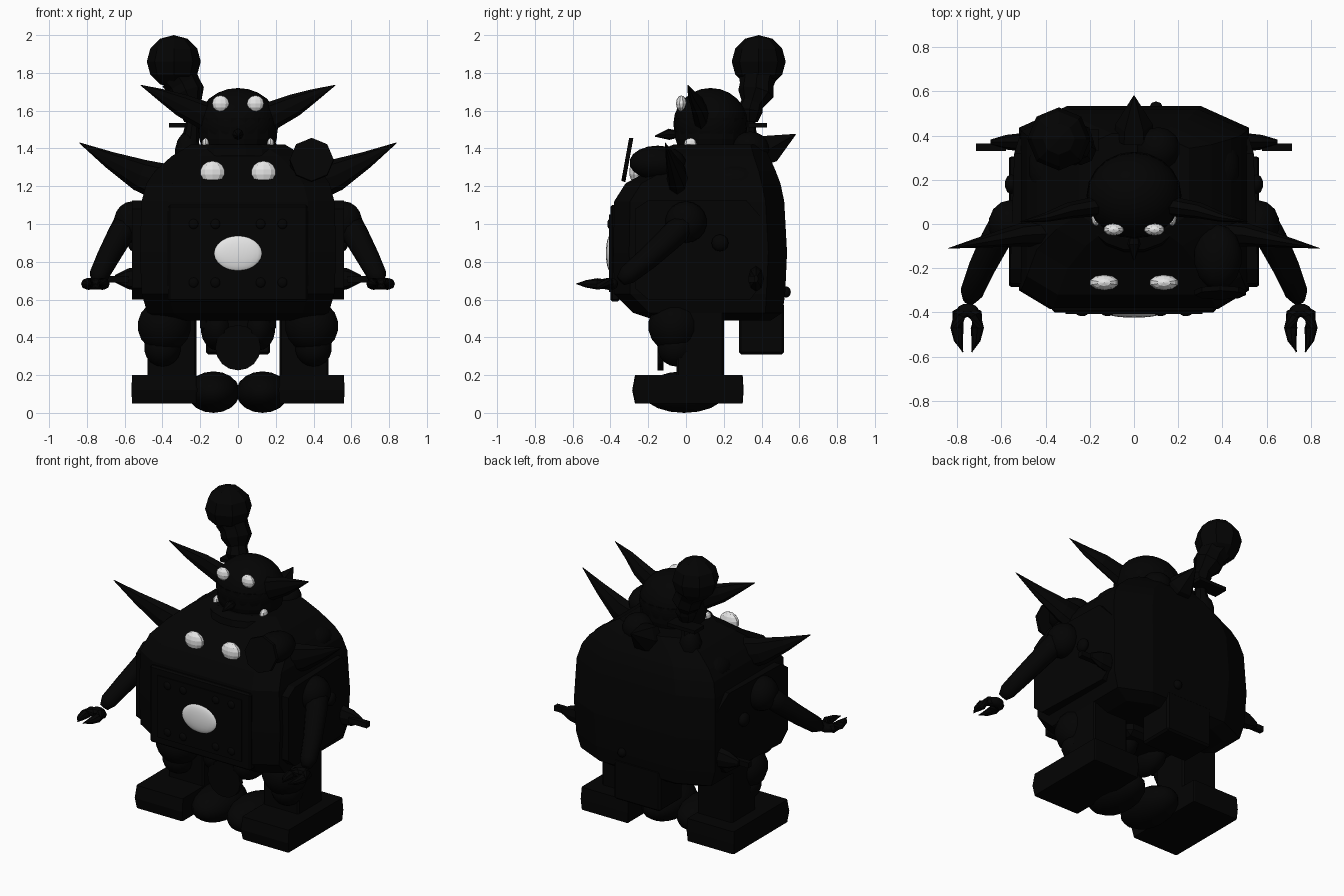
import bpy, bmesh, math
from mathutils import Vector, Matrix


def material(name, c):
    m = bpy.data.materials.new(name)
    m.diffuse_color = (c, c, c, 1)
    return m


BLACK = material("black", 0.001)
WHITE = material("white", 0.8)


def finish(name, bm, mat=BLACK, smooth=False):
    bmesh.ops.recalc_face_normals(bm, faces=bm.faces)
    me = bpy.data.meshes.new(name)
    bm.to_mesh(me)
    bm.free()
    me.materials.append(mat)
    for p in me.polygons:
        p.use_smooth = smooth
    ob = bpy.data.objects.new(name, me)
    bpy.context.collection.objects.link(ob)
    return ob


def ball(name, loc, size, mat=BLACK, seg=14, rings=9, smooth=True):
    bm = bmesh.new()
    bmesh.ops.create_uvsphere(bm, u_segments=seg, v_segments=rings, radius=1)
    bmesh.ops.transform(bm, matrix=Matrix.Translation(loc) @ Matrix.Diagonal((*size, 1)), verts=bm.verts)
    return finish(name, bm, mat, smooth)


def box(name, lo, hi, bevel=0.0):
    bm = bmesh.new()
    bmesh.ops.create_cube(bm, size=1)
    lo, hi = Vector(lo), Vector(hi)
    for v in bm.verts:
        v.co = (lo + hi) / 2 + v.co * (hi - lo)
    if bevel:
        bmesh.ops.bevel(bm, geom=bm.edges[:], offset=bevel, segments=1, affect='EDGES')
    return finish(name, bm)


def tube(name, path, seg=10, flat=1.0, smooth=False):
    """Skin round sections along (x, y, z, radius) points; flat squashes depth."""
    bm = bmesh.new()
    rows = []
    pts = [Vector(p[:3]) for p in path]
    for i, p in enumerate(path):
        d = (pts[min(i + 1, len(pts) - 1)] - pts[max(i - 1, 0)]).normalized()
        side = d.cross(Vector((0, 1, 0)))
        if side.length < 0.25:
            side = Vector((1, 0, 0))
        side.normalize()
        up = d.cross(side)
        rows.append([bm.verts.new(pts[i] + p[3] * (side * math.cos(a) + up * flat * math.sin(a)))
                     for a in (2 * math.pi * k / seg for k in range(seg))])
    for a, b in zip(rows, rows[1:]):
        for k in range(seg):
            bm.faces.new((a[k], a[(k + 1) % seg], b[(k + 1) % seg], b[k]))
    bm.faces.new(rows[0])
    bm.faces.new(rows[-1])
    return finish(name, bm, BLACK, smooth)


def loft(name, rings):
    """Stack chamfered rectangles (z, half width, front, back, front chamfer, back chamfer)."""
    bm = bmesh.new()
    rows = []
    for z, w, f, b, c, e in rings:
        half = [(w - c, f), (w, f + c * 0.6), (w, b - e * 0.45), (w - e, b)]
        outline = half + [(-x, y) for x, y in reversed(half)]
        rows.append([bm.verts.new((x, y, z)) for x, y in outline])
    for a, b in zip(rows, rows[1:]):
        for k in range(8):
            bm.faces.new((a[k], a[(k + 1) % 8], b[(k + 1) % 8], b[k]))
    bm.faces.new(rows[0])
    bm.faces.new(rows[-1])
    return finish(name, bm)


# Torso with front panel and raised border
loft("torso", [(0.49, 0.38, -0.16, 0.45, 0.12, 0.15), (0.53, 0.48, -0.28, 0.51, 0.14, 0.2),
               (0.63, 0.51, -0.38, 0.525, 0.14, 0.22), (0.85, 0.52, -0.385, 0.535, 0.14, 0.22),
               (1.12, 0.51, -0.38, 0.52, 0.14, 0.22), (1.215, 0.485, -0.32, 0.50, 0.14, 0.22),
               (1.28, 0.44, -0.20, 0.475, 0.14, 0.2), (1.36, 0.35, -0.10, 0.44, 0.13, 0.18),
               (1.42, 0.25, -0.03, 0.41, 0.12, 0.15)])
box("chest_panel", (-0.37, -0.40, 0.59), (0.37, -0.35, 1.10), 0.01)
box("chest_inset", (-0.31, -0.407, 0.64), (0.31, -0.38, 1.05))
ball("chest_lamp", (0, -0.40, 0.845), (0.132, 0.024, 0.096), WHITE, 20, 12)
for x in (-0.235, -0.12, 0.12, 0.235):
    for z in (0.69, 1.0):
        ball("rivet", (x, -0.405, z), (0.027, 0.012, 0.027), seg=10, rings=6)

# Neck collar and head
tube("collar", [(0, 0.13, 1.36, 0.26), (0, 0.13, 1.40, 0.25), (0, 0.13, 1.42, 0.2)], 18)
tube("jaw", [(0, 0.13, 1.39, 0.185), (0, 0.13, 1.45, 0.205), (0, 0.13, 1.56, 0.213)], 18, 0.92)
ball("head_dome", (0, 0.13, 1.53), (0.215, 0.197, 0.19), seg=20, rings=12)
tube("nose", [(0, -0.05, 1.475, 0.02), (0, -0.09, 1.475, 0.03), (0, -0.165, 1.465, 0.003)], 8)
ball("back_dome", (0.11, 0.34, 1.40), (0.10, 0.1, 0.09))
tube("back_spike", [(0, 0.38, 1.38, 0.09), (0, 0.45, 1.40, 0.085), (0, 0.58, 1.475, 0.003)], 6)
ball("back_boss", (0.1, 0.53, 0.64), (0.03, 0.025, 0.03), seg=8, rings=6)

# Lower body pieces
box("tail_block", (-0.17, 0.28, 0.31), (0.17, 0.52, 0.58), 0.012)
tube("front_disc", [(0, -0.15, 0.345, 0.12), (0, -0.12, 0.345, 0.12)], 16)
box("pelvis", (-0.2, -0.12, 0.42), (0.2, 0.2, 0.54), 0.03)

for s in (-1, 1):
    # Lamps, eyes and cheek studs
    ball("head_eye", (s * 0.092, -0.025, 1.638), (0.047, 0.028, 0.043), WHITE, 10, 6, False)
    ball("collar_lamp", (s * 0.135, -0.265, 1.275), (0.068, 0.036, 0.059), WHITE, 10, 7, False)
    ball("cheek_stud", (s * 0.172, 0.025, 1.425), (0.02, 0.035, 0.03), WHITE, 8, 6, False)
    # Pointed ears and long shoulder spikes
    tube("ear", [(s * 0.17, 0.08, 1.57, 0.075), (s * 0.30, 0.06, 1.63, 0.06),
                 (s * 0.40, 0.03, 1.68, 0.035), (s * 0.515, 0.01, 1.735, 0.002)], 8, 0.6)
    tube("shoulder_spike", [(s * 0.34, -0.04, 1.20, 0.11), (s * 0.52, -0.05, 1.26, 0.085),
                            (s * 0.68, -0.08, 1.34, 0.045), (s * 0.84, -0.11, 1.43, 0.002)], 8, 0.6)
    # Rounded shoulder
    ball("rear_hump", (s * 0.36, 0.26, 1.23), (0.12, 0.16, 0.085))
    # Side plates and bosses
    bm = bmesh.new()
    outline = [(-0.27, 0.66), (-0.27, 1.08), (-0.2, 1.125), (0.32, 1.125), (0.43, 1.0),
               (0.43, 0.72), (0.34, 0.6), (-0.2, 0.6)]
    inner = [bm.verts.new((s * 0.45, y, z)) for y, z in outline]
    outer = [bm.verts.new((s * (0.56 - 0.3 * max(0, y - 0.26)), y, z)) for y, z in outline]
    for k in range(8):
        bm.faces.new((inner[k], inner[(k + 1) % 8], outer[(k + 1) % 8], outer[k]))
    bm.faces.new(inner)
    bm.faces.new(outer)
    finish("side_plate", bm)
    ball("side_boss", (s * 0.555, 0.18, 0.9), (0.03, 0.045, 0.045), seg=10, rings=6)
    # Side winders
    tube("winder_stem", [(s * 0.5, 0.37, 0.71, 0.07), (s * 0.58, 0.37, 0.71, 0.055),
                         (s * 0.65, 0.37, 0.71, 0.02)], 8, 0.6)
    lo, hi = sorted((s * 0.58, s * 0.715))
    box("winder_bar", (lo, 0.33, 0.69), (hi, 0.365, 0.725))
    # Arm, wrist and pincer
    ball("shoulder_joint", (s * 0.56, 0.0, 1.01), (0.10, 0.11, 0.11))
    tube("arm", [(s * 0.58, 0.01, 1.02, 0.07), (s * 0.625, -0.07, 0.94, 0.068),
                 (s * 0.69, -0.2, 0.82, 0.06), (s * 0.735, -0.31, 0.73, 0.052),
                 (s * 0.745, -0.345, 0.70, 0.03)], 10, smooth=True)
    ball("wrist", (s * 0.753, -0.39, 0.683), (0.05, 0.03, 0.03))
    for t in (-1, 1):
        tube("pincer", [(s * 0.755 + t * a, y, 0.683, r) for a, y, r in
                        ((0.0, -0.39, 0.027), (0.038, -0.41, 0.032), (0.046, -0.47, 0.03),
                         (0.04, -0.53, 0.02), (0.02, -0.58, 0.003))], 8)
    # Leg, hip and knee guards
    lo, hi = sorted((s * 0.22, s * 0.48))
    box("leg", (lo, -0.05, 0.15), (hi, 0.2, 0.62), 0.01)
    ball("hip_guard", (s * 0.39, -0.06, 0.46), (0.145, 0.14, 0.14))
    ball("knee_guard", (s * 0.40, -0.05, 0.345), (0.10, 0.10, 0.10))
    ball("inner_thigh", (s * 0.11, -0.01, 0.45), (0.09, 0.16, 0.12))
    # Square foot with rounded sole
    foot = loft("foot", [(0.05, 0.17, -0.27, 0.30, 0.01, 0.01), (0.12, 0.175, -0.285, 0.305, 0.01, 0.01),
                         (0.20, 0.17, -0.27, 0.30, 0.01, 0.01)])
    foot.location.x = s * 0.39
    ball("rounded_sole", (s * 0.13, -0.01, 0.11), (0.14, 0.22, 0.11), seg=16)

# Round dish and its pod on one shoulder
tube("dish", [(0.39, -0.322, 1.342, 0.116), (0.39, -0.30, 1.338, 0.118)], 8)
ball("dish_pod", (0.38, -0.15, 1.325), (0.11, 0.15, 0.09))

# Knobbed club rising behind the other shoulder
ball("club_head", (-0.34, 0.385, 1.86), (0.143, 0.143, 0.14), seg=8, rings=6, smooth=False)
tube("club_neck", [(-0.315, 0.38, 1.78, 0.10), (-0.29, 0.375, 1.74, 0.09), (-0.27, 0.37, 1.69, 0.095),
                   (-0.25, 0.35, 1.635, 0.06), (-0.24, 0.335, 1.60, 0.07), (-0.24, 0.335, 1.54, 0.045)], 8)
box("club_lever", (-0.365, 0.33, 1.512), (-0.16, 0.43, 1.535))
ball("club_mount", (-0.265, 0.33, 1.37), (0.07, 0.07, 0.12), seg=8, rings=7)
tube("club_stem", [(-0.255, 0.33, 1.42, 0.05), (-0.24, 0.335, 1.56, 0.03)], 8)
